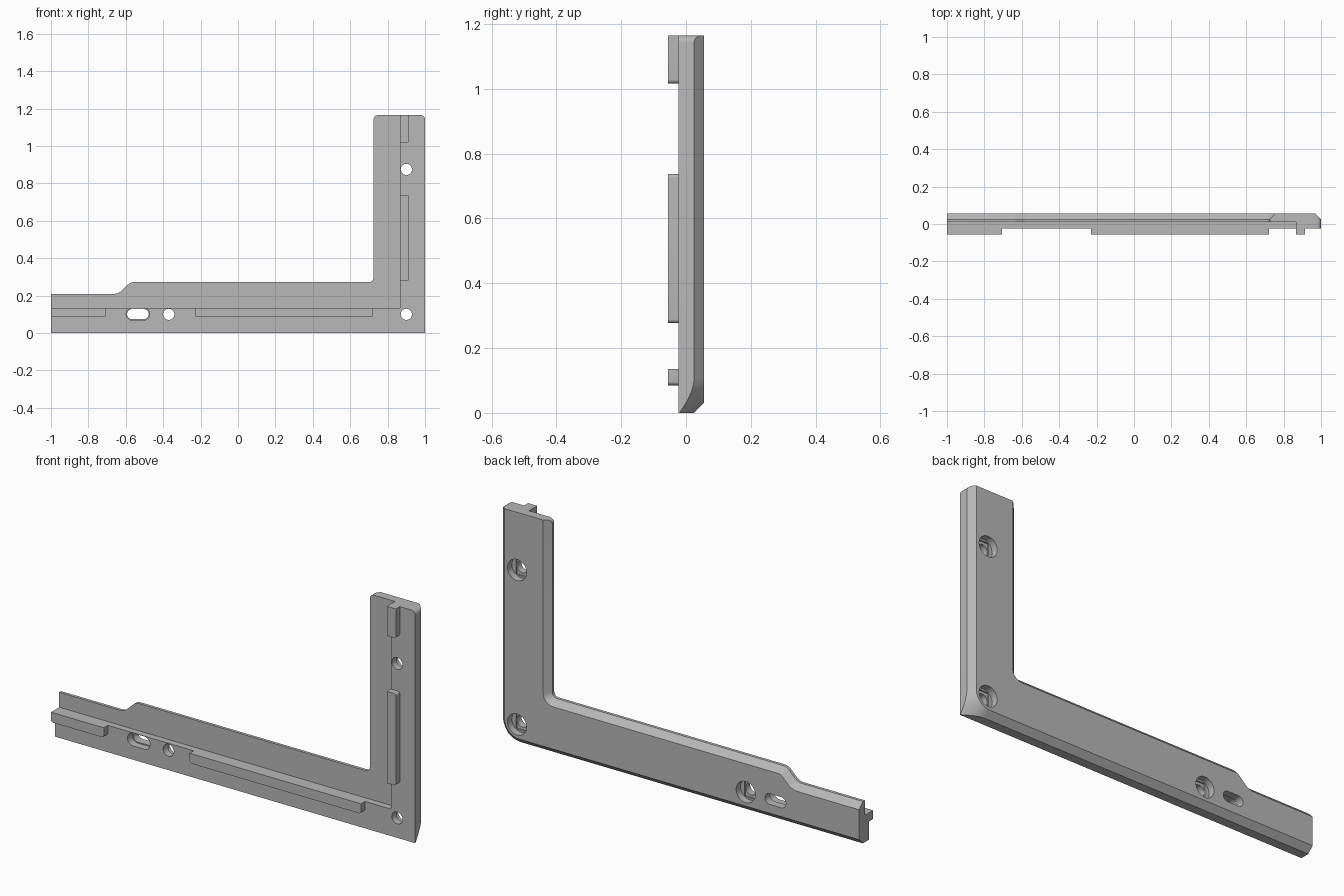
import bpy, bmesh, math
from mathutils import Vector

cube = bpy.data.objects.get("Cube")
if cube:
    bpy.data.objects.remove(cube, do_unlink=True)

grey = bpy.data.materials.new("plain grey")
grey.use_nodes = True
colour = (0.48, 0.48, 0.48, 1)
grey.diffuse_color = colour
grey.node_tree.nodes["Principled BSDF"].inputs["Base Color"].default_value = colour

FRONT, STEP, BACK, RIDGE = -0.023, 0.01, 0.055, -0.055
CHAMFER = 0.03


def rounded(corners, steps=6):
    """Closed outline in x, z; each corner is (x, z, radius)."""
    out = []
    n = len(corners)
    for i, (x, z, r) in enumerate(corners):
        p = Vector((x, z))
        if not r:
            out.append(p)
            continue
        a = (Vector(corners[i - 1][:2]) - p).normalized()
        b = (Vector(corners[(i + 1) % n][:2]) - p).normalized()
        half = a.angle(b) / 2
        centre = p + (a + b).normalized() * r / math.sin(half)
        u = p + a * r / math.tan(half) - centre
        v = p + b * r / math.tan(half) - centre
        for k in range(steps + 1):
            t = k / steps
            out.append(centre + (u * (1 - t) + v * t).normalized() * r)
    return out


def offset(ring, d):
    """Grow a clockwise outline by d with mitred corners."""
    out = []
    for i, p in enumerate(ring):
        a = (p - ring[i - 1]).normalized()
        b = (ring[(i + 1) % len(ring)] - p).normalized()
        na, nb = Vector((-a.y, a.x)), Vector((-b.y, b.x))
        m = (na + nb).normalized()
        out.append(p + m * d / m.dot(na))
    return out


def loft(name, ring_a, y_a, ring_b, y_b):
    bm = bmesh.new()
    a = [bm.verts.new((p.x, y_a, p.y)) for p in ring_a]
    b = [bm.verts.new((p.x, y_b, p.y)) for p in ring_b]
    bm.faces.new(a)
    bm.faces.new(b[::-1])
    for i in range(len(a)):
        bm.faces.new((a[i - 1], b[i - 1], b[i], a[i]))
    bmesh.ops.recalc_face_normals(bm, faces=bm.faces[:])
    mesh = bpy.data.meshes.new(name)
    bm.to_mesh(mesh)
    bm.free()
    mesh.materials.append(grey)
    obj = bpy.data.objects.new(name, mesh)
    bpy.context.collection.objects.link(obj)
    return obj


def prism(name, ring, y_a, y_b):
    return loft(name, ring, y_a, ring, y_b)


def box_ring(x0, x1, z0, z1, r=0):
    return rounded([(x0, z0, r), (x1, z0, r), (x1, z1, r), (x0, z1, r)])


def circle(x, z, r, n=32):
    return [Vector((x + r * math.cos(math.tau * k / n), z + r * math.sin(math.tau * k / n)))
            for k in range(n)]


def smooth(obj):
    bpy.ops.object.select_all(action='DESELECT')
    obj.select_set(True)
    bpy.context.view_layer.objects.active = obj
    bpy.ops.object.shade_smooth_by_angle(angle=math.radians(25))


def carve(obj, cutter, operation='DIFFERENCE'):
    cutter.hide_render = True
    mod = obj.modifiers.new("cut", 'BOOLEAN')
    mod.operation, mod.solver, mod.object = operation, 'EXACT', cutter
    bpy.context.view_layer.objects.active = obj
    bpy.ops.object.modifier_apply(modifier=mod.name)
    bpy.data.objects.remove(cutter, do_unlink=True)


# L-shaped plate
inner = [(-0.64, 0.21, 0.05), (-0.575, 0.272, 0.05), (0.725, 0.272, 0.025)]
frame = prism("angle_bracket", rounded(
    [(-1, 0, 0), (-1, 0.21, 0)] + inner +
    [(0.725, 1.165, 0.022), (1, 1.165, 0.022), (1, 0, 0)]), FRONT, BACK)

# Recessed inner flange on the front
carve(frame, prism("recess_cutter", box_ring(-1.5, 0.865, 0.135, 1.5), -0.2, STEP))


# Outer chamfer with a conical lower corner
def envelope(y, c=0.11):
    d = y - (BACK - CHAMFER)
    arc = [Vector((1 - c + (c - d) * math.sin(a), c - (c - d) * math.cos(a)))
           for a in (math.pi / 2 * k / 16 for k in range(17))]
    return [Vector((-1.5, d))] + arc + [Vector((1 - d, 1.6)), Vector((-1.5, 1.6))]


carve(frame, loft("outer_chamfer", envelope(-0.1), -0.1, envelope(0.1), 0.1), 'INTERSECT')

# Inner chamfer along the flange edge
opening = rounded([(-1.5, 0.21, 0)] + inner + [(0.725, 1.5, 0), (-1.5, 1.5, 0)])
edge = BACK - CHAMFER
carve(frame, loft("inner_chamfer", offset(opening[::-1], -0.012), edge - 0.012,
                  offset(opening[::-1], 0.036), edge + 0.036))

# Screw holes with counterbores and a shallow slot under each
for x, z in ((0.9, 0.1), (0.9, 0.875), (-0.37, 0.1)):
    carve(frame, prism("hole_cutter", circle(x, z, 0.03), -0.2, 0.2))
    carve(frame, prism("counterbore_cutter", circle(x, z, 0.053), 0.02, 0.2))
    carve(frame, prism("relief_cutter", box_ring(x - 0.0305, x + 0.0305, z - 0.043, z + 0.043),
                       0.012, 0.04))

# Adjustment slot with a fine ledge
carve(frame, prism("slot_cutter", box_ring(-0.593, -0.477, 0.074, 0.128, 0.0265), -0.2, 0.2))
carve(frame, prism("slot_mouth_cutter", box_ring(-0.598, -0.472, 0.069, 0.133, 0.0315), -0.2, 0.015))
smooth(frame)

# Locating ridges, rounded at their outer corners
R = 0.012
for name, x0, x1 in (("lower_ridge_end", -1, -0.707), ("lower_ridge_long", -0.23, 0.722)):
    smooth(prism(name, rounded([(x0, 0.085, R), (x1, 0.085, R), (x1, 0.135, 0), (x0, 0.135, 0)]),
                 RIDGE, FRONT))
for name, z0, z1, r in (("upright_ridge_long", 0.277, 0.738, R), ("upright_ridge_top", 1.017, 1.165, 0)):
    smooth(prism(name, rounded([(0.865, z0, 0), (0.915, z0, R), (0.915, z1, r), (0.865, z1, 0)]),
                 RIDGE, FRONT))
